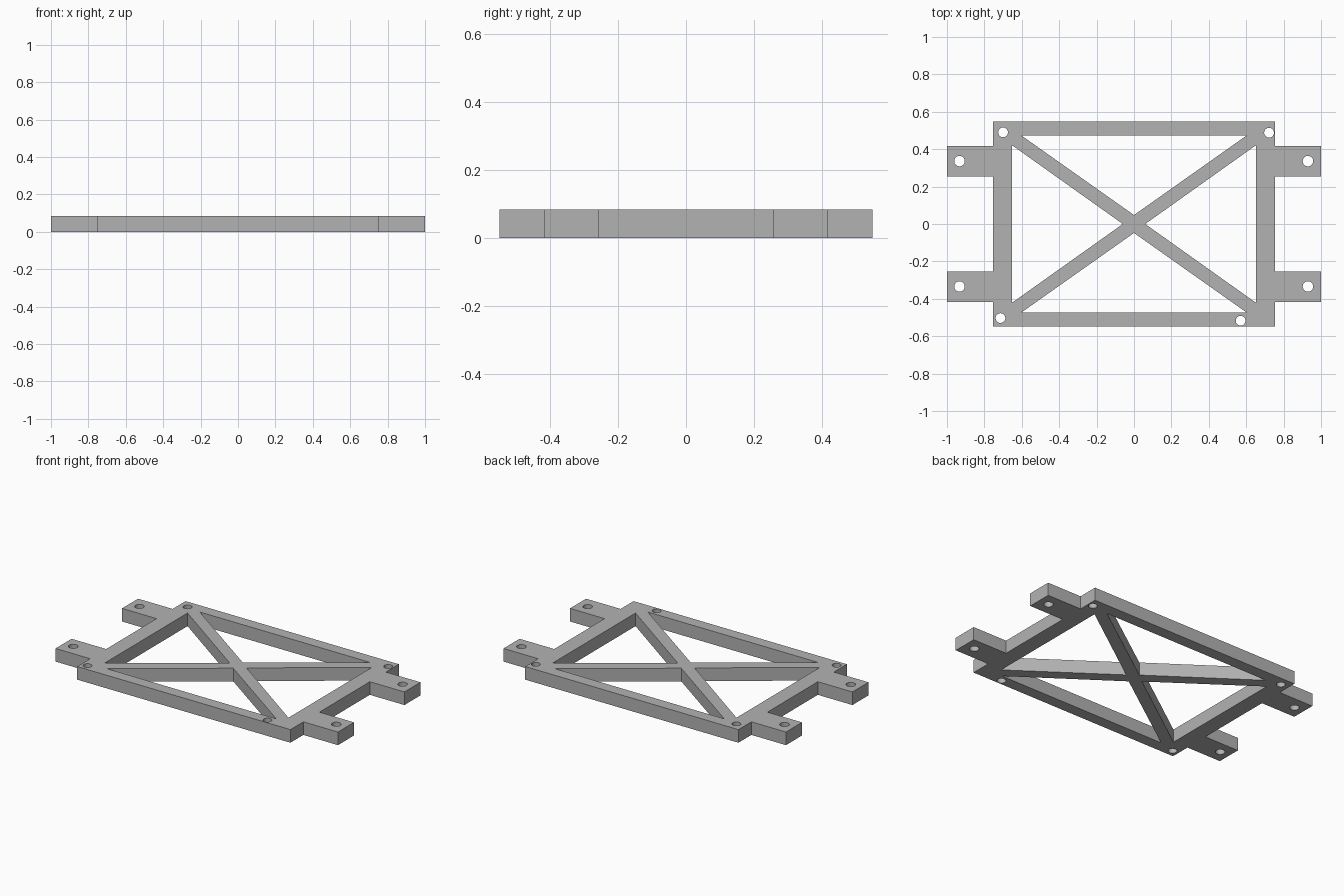
import bpy
import math

if "Cube" in bpy.data.objects:
    bpy.data.objects.remove(bpy.data.objects["Cube"], do_unlink=True)

THICK = 0.084
BODY_X, BODY_Y = 0.755, 0.548
TAB_IN, TAB_OUT = 0.255, 0.417

grey = bpy.data.materials.new("plain grey")
grey.use_nodes = True
colour = (0.45, 0.45, 0.45, 1)
grey.diffuse_color = colour
grey.node_tree.nodes["Principled BSDF"].inputs["Base Color"].default_value = colour

curve = bpy.data.curves.new("frame_plate", 'CURVE')
curve.dimensions = '2D'
curve.fill_mode = 'BOTH'
curve.extrude = THICK / 2


def loop(points):
    """Add one closed straight-edged loop to the plate profile."""
    spline = curve.splines.new('POLY')
    spline.points.add(len(points) - 1)
    for p, (x, y) in zip(spline.points, points):
        p.co = (x, y, 0, 1)
    spline.use_cyclic_u = True


def hole(x, y, radius, sides=32):
    angles = [2 * math.pi * i / sides for i in range(sides)]
    loop([(x + radius * math.cos(a), y + radius * math.sin(a)) for a in angles])


# Outer outline with two tabs on each side, one quarter mirrored around
quarter = [(1, TAB_IN), (1, TAB_OUT)]
quarter = [(BODY_X, TAB_IN)] + quarter + [(BODY_X, TAB_OUT), (BODY_X, BODY_Y)]
right_half = [(x, -y) for x, y in reversed(quarter)] + quarter
loop(right_half + [(-x, -y) for x, y in right_half])

# Four triangular windows that leave the crossed braces
for s in (-1, 1):
    loop([(-0.602, s * 0.473), (0.602, s * 0.473), (0, s * 0.048)])
    loop([(s * 0.652, -0.421), (s * 0.652, 0.421), (s * 0.06, 0)])

# Tab holes
for x in (-0.933, 0.93):
    for y in (-0.334, 0.336):
        hole(x, y, 0.028)

# Corner holes, unevenly placed
for x, y in [(-0.70, 0.49), (0.722, 0.488), (-0.714, -0.503), (0.57, -0.517)]:
    hole(x, y, 0.026)

# Turn the profile into a solid mesh
temp = bpy.data.objects.new("profile", curve)
bpy.context.collection.objects.link(temp)
bpy.context.view_layer.update()
graph = bpy.context.evaluated_depsgraph_get()
mesh = bpy.data.meshes.new_from_object(temp.evaluated_get(graph))
bpy.data.objects.remove(temp, do_unlink=True)

plate = bpy.data.objects.new("frame_plate", mesh)
bpy.context.collection.objects.link(plate)
plate.location.z = THICK / 2
mesh.materials.clear()
mesh.materials.append(grey)

bpy.context.view_layer.objects.active = plate
plate.select_set(True)
bpy.ops.object.mode_set(mode='EDIT')
bpy.ops.mesh.select_all(action='SELECT')
bpy.ops.mesh.remove_doubles(threshold=0.0001)
bpy.ops.mesh.normals_make_consistent(inside=False)
bpy.ops.object.mode_set(mode='OBJECT')
bpy.ops.object.shade_smooth_by_angle(angle=math.radians(30))
